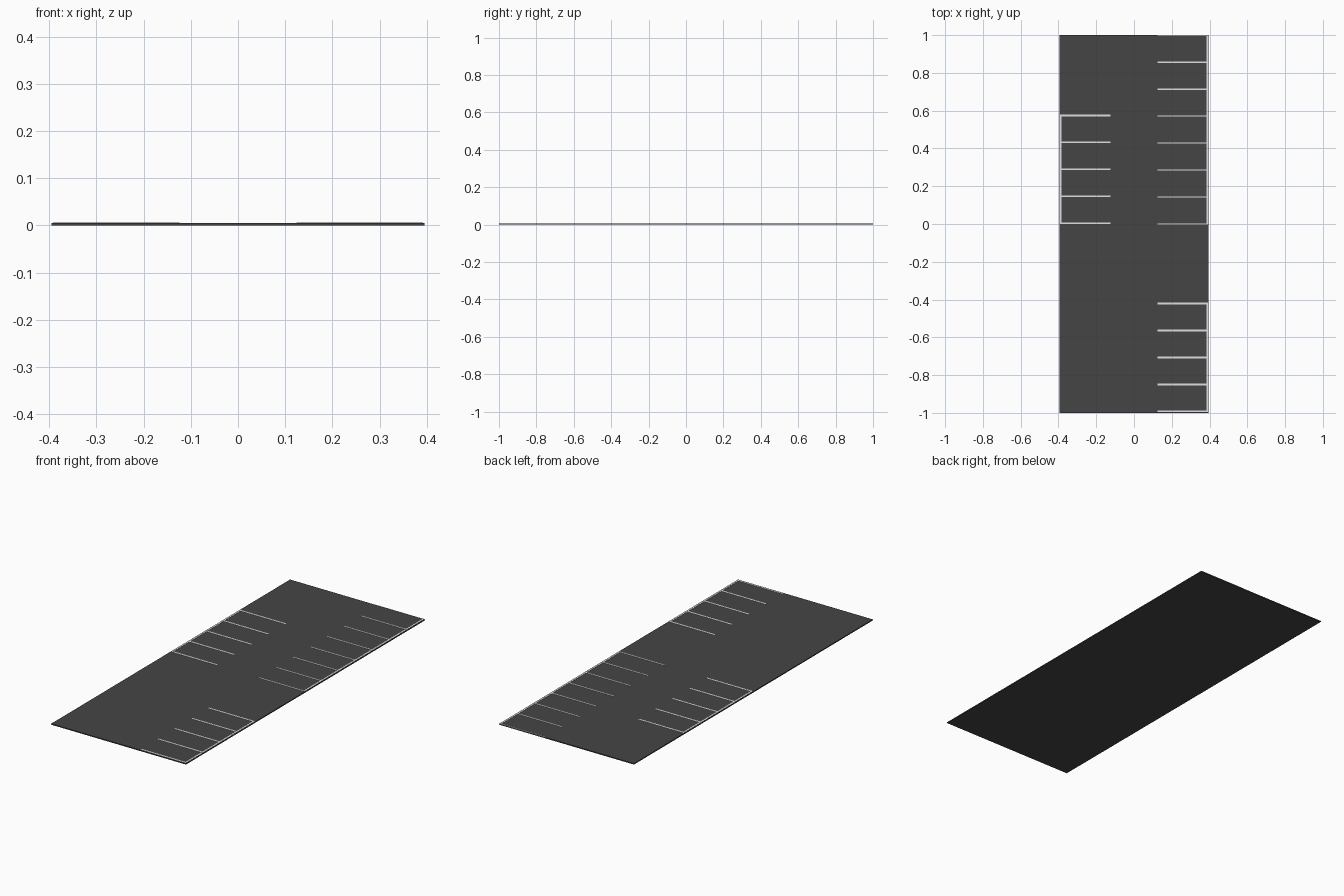
import bpy

if "Cube" in bpy.data.objects:
    bpy.data.objects.remove(bpy.data.objects["Cube"])

HALF_X, HALF_Y = 0.395, 1.0
SLAB_TOP, LINE_TOP = 0.0055, 0.0065
PITCH = 0.1427            # width of one parking bay


def material(name, rgb):
    m = bpy.data.materials.new(name)
    m.diffuse_color = (*rgb, 1)
    m.use_nodes = True
    m.node_tree.nodes["Principled BSDF"].inputs["Base Color"].default_value = m.diffuse_color
    return m


asphalt = material("dark asphalt", (0.06, 0.06, 0.06))
paint = material("white paint", (0.75, 0.75, 0.75))


def box(name, x0, x1, y0, y1, z0, z1, mat):
    bpy.ops.mesh.primitive_cube_add(
        size=1, location=((x0 + x1) / 2, (y0 + y1) / 2, (z0 + z1) / 2))
    o = bpy.context.object
    o.name = name
    o.scale = (x1 - x0, y1 - y0, z1 - z0)
    bpy.ops.object.transform_apply(location=True, rotation=False, scale=True)
    o.data.materials.append(mat)
    return o


def bay_row(name, side, start, bays, width):
    """A line along the slab edge with bay dividers pointing inwards."""
    end = start + bays * PITCH
    z = (SLAB_TOP - 0.001, LINE_TOP)
    h = width / 2
    xs = sorted((side * 0.384, side * 0.392))
    box(name + "_edge_line", *xs, max(start - h, -HALF_Y), min(end + h, HALF_Y), *z, paint)
    xs = sorted((side * 0.124, side * 0.384))
    for i in range(bays + 1):
        y = start + i * PITCH
        box(f"{name}_divider_{i}", *xs, max(y - h, -HALF_Y), min(y + h, HALF_Y), *z, paint)


# Paved slab
box("parking_slab", -HALF_X, HALF_X, -HALF_Y, HALF_Y, 0, SLAB_TOP, asphalt)

# Painted bays
bay_row("left_bays", -1, 0.004, 4, 0.009)
bay_row("right_back_bays", 1, 0.0, 7, 0.006)
bay_row("right_front_bays", 1, -0.992, 4, 0.009)
